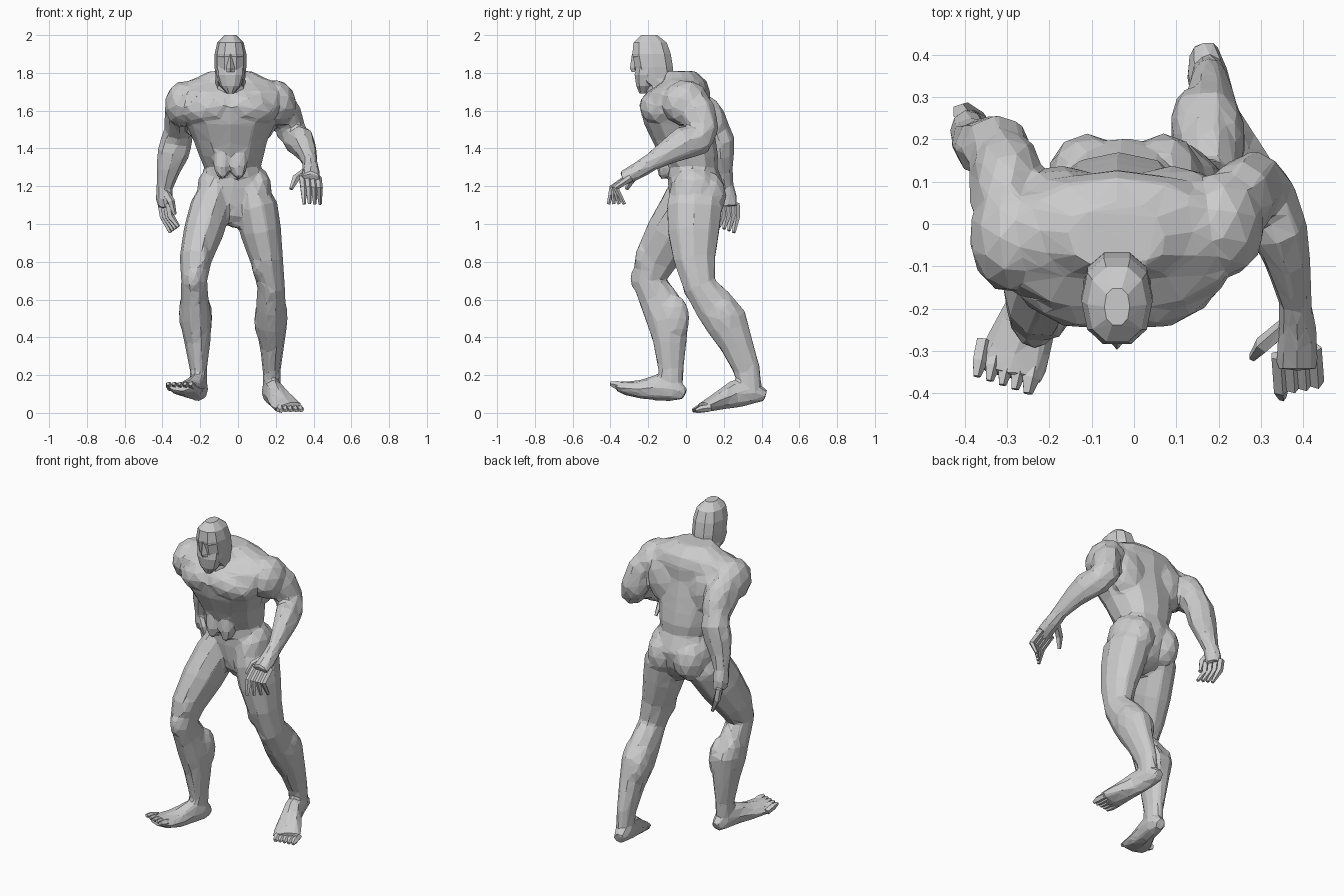
import bpy, bmesh, math
from mathutils import Vector, Matrix

CX = -0.04  # centre line of chest and head


def finish(name, bm):
    bmesh.ops.recalc_face_normals(bm, faces=bm.faces)
    me = bpy.data.meshes.new(name)
    bm.to_mesh(me)
    bm.free()
    ob = bpy.data.objects.new(name, me)
    bpy.context.collection.objects.link(ob)
    return ob


def loft(name, rings, n=8, flat=False, power=1.0):
    """Skin through rings (x, y, z, half width, half depth)."""
    bm = bmesh.new()
    pts = [Vector(r[:3]) for r in rings]
    loops = []
    for i, r in enumerate(rings):
        t = pts[min(i + 1, len(pts) - 1)] - pts[max(i - 1, 0)]
        t = Vector((0, 0, 1)) if flat else t.normalized()
        side = Vector((1, 0, 0))
        side = (side - t * side.dot(t)).normalized()
        fwd = t.cross(side)
        loop = []
        for k in range(n):
            a = 2 * math.pi * k / n
            c, s = math.cos(a), math.sin(a)
            c = math.copysign(abs(c) ** power, c)
            s = math.copysign(abs(s) ** power, s)
            loop.append(bm.verts.new(pts[i] + side * c * r[3] + fwd * s * r[4]))
        loops.append(loop)
    for a, b in zip(loops, loops[1:]):
        for k in range(n):
            bm.faces.new((a[k], a[(k + 1) % n], b[(k + 1) % n], b[k]))
    bm.faces.new(loops[0])
    bm.faces.new(loops[-1])
    bmesh.ops.triangulate(bm, faces=bm.faces[:])
    return finish(name, bm)


def muscle(name, c, r, rot=(0, 0, 0), sub=2):
    """Faceted ellipsoid bulge."""
    bm = bmesh.new()
    bmesh.ops.create_icosphere(bm, subdivisions=sub, radius=1)
    m = Matrix.Translation(c)
    for ang, ax in zip(rot, 'XYZ'):
        m = m @ Matrix.Rotation(math.radians(ang), 4, ax)
    bm.transform(m @ Matrix.Diagonal((*r, 1)))
    return finish(name, bm)


def digit(name, a, b, c, r):
    """Two-segment finger or toe."""
    loft(name, [(*a, r, r), (*b, r, r), (*c, r * .5, r * .5)], n=5)


def fuse(name, parts, ratio, smooth):
    """Melt overlapping parts into one faceted skin."""
    bm = bmesh.new()
    for p in parts:
        bm.from_mesh(p.data)
        bpy.data.objects.remove(p)
    ob = finish(name, bm)
    m = ob.modifiers.new("skin", 'REMESH')
    m.mode, m.voxel_size = 'VOXEL', .011
    m = ob.modifiers.new("soften", 'SMOOTH')
    m.iterations = smooth
    m = ob.modifiers.new("facets", 'DECIMATE')
    m.ratio = ratio
    return ob


# Torso
body = [loft("torso", [
    (0, .03, .98, .03, .06), (-.01, .045, 1.04, .12, .1), (-.02, .05, 1.1, .17, .13),
    (-.03, .055, 1.2, .178, .15), (-.03, .035, 1.3, .15, .13), (-.035, .015, 1.36, .17, .155),
    (CX, -.01, 1.44, .195, .168), (CX, -.04, 1.53, .235, .182), (CX, -.06, 1.62, .28, .185),
    (CX, -.04, 1.70, .285, .168), (CX, -.01, 1.755, .22, .12), (CX, -.03, 1.81, .11, .08)],
    n=12, flat=True, power=.9),
    muscle("groin", (0, .03, 1.09), (.11, .11, .11))]

# Paired torso muscles
for s in (-1, 1):
    body += [
        muscle("pectoral", (CX + s * .1, -.14, 1.615), (.16, .105, .095), (0, s * 12, s * 16)),
        muscle("abdominal", (CX + s * .045, -.1, 1.36), (.05, .05, .13), (-12, 0, 0)),
        muscle("back_muscle", (CX + s * .13, .05, 1.57), (.125, .088, .17), (0, s * 15, 0)),
        muscle("glute", (-.02 + s * .09, .11, 1.15), (.095, .105, .13)),
        muscle("neck_muscle", (CX + s * .14, -.02, 1.72), (.18, .11, .065), (0, s * 14, 0)),
        muscle("hip_muscle", (-.02 + s * .13, .04, 1.17), (.07, .12, .13))]

# Forward leg (-x side)
body += [loft("forward_leg", [
    (-.11, .03, 1.22, .07, .11), (-.145, .005, 1.09, .11, .145), (-.185, -.08, .95, .106, .138),
    (-.225, -.16, .81, .085, .118), (-.232, -.195, .70, .07, .095), (-.23, -.15, .61, .073, .105),
    (-.225, -.095, .5, .085, .12), (-.215, -.085, .38, .07, .093),
    (-.21, -.08, .23, .046, .069), (-.21, -.08, .11, .047, .062)], n=10),
    muscle("forward_inner_thigh", (-.19, -.17, .83), (.045, .1, .12), (-25, 0, 0)),
    muscle("forward_outer_calf", (-.265, -.09, .53), (.05, .09, .12)),
    muscle("forward_inner_calf", (-.185, -.06, .5), (.05, .08, .13)),
    muscle("forward_kneecap", (-.235, -.25, .71), (.045, .045, .075)),
    loft("forward_foot", [
        (-.20, -.005, .10, .032, .033), (-.205, -.06, .125, .05, .064),
        (-.225, -.15, .135, .054, .072), (-.255, -.24, .125, .074, .05),
        (-.285, -.32, .13, .087, .036), (-.295, -.36, .14, .077, .028)])]

# Rear leg (+x side)
body += [loft("rear_leg", [
    (.06, .05, 1.22, .075, .13), (.095, .045, 1.09, .115, .152), (.12, .04, .96, .109, .142),
    (.152, .045, .81, .087, .115), (.175, .075, .67, .073, .09), (.175, .14, .58, .078, .108),
    (.177, .215, .48, .085, .118), (.18, .27, .36, .065, .09),
    (.178, .325, .22, .047, .071), (.178, .34, .12, .047, .062)], n=10),
    muscle("rear_inner_thigh", (.115, .03, .81), (.045, .09, .12)),
    muscle("rear_outer_calf", (.215, .2, .51), (.05, .09, .12), (25, 0, 0)),
    muscle("rear_inner_calf", (.135, .23, .49), (.05, .085, .13), (25, 0, 0)),
    muscle("rear_kneecap", (.178, .03, .655), (.045, .045, .075), (20, 0, 0)),
    loft("rear_foot", [
        (.165, .42, .09, .032, .033), (.172, .36, .11, .05, .062), (.195, .26, .10, .054, .077),
        (.225, .18, .067, .072, .052), (.258, .11, .038, .085, .034), (.27, .08, .03, .078, .026)])]

# Backward-swung arm (-x side)
body += [
    muscle("right_shoulder", (-.292, -.03, 1.635), (.098, .135, .125), (-20, 10, 0)),
    muscle("right_upper_arm", (-.3, .125, 1.56), (.083, .085, .14), (25, 0, 0)),
    loft("right_arm", [
        (-.28, -.01, 1.66, .075, .1), (-.31, .06, 1.59, .08, .1), (-.315, .15, 1.5, .075, .085),
        (-.325, .18, 1.44, .085, .08), (-.345, .182, 1.37, .085, .073),
        (-.37, .192, 1.28, .064, .057), (-.387, .208, 1.2, .045, .045),
        (-.392, .218, 1.14, .045, .055), (-.387, .225, 1.09, .038, .05)])]

# Forward-reaching arm (+x side)
body += [
    muscle("left_shoulder", (.212, .0, 1.64), (.098, .13, .125), (-15, -10, 0)),
    muscle("left_upper_arm", (.265, .085, 1.53), (.078, .075, .13), (15, -12, 0)),
    loft("left_arm", [
        (.205, .01, 1.67, .075, .09), (.255, .06, 1.59, .08, .1), (.285, .09, 1.5, .075, .085),
        (.31, .065, 1.45, .075, .088), (.34, -.01, 1.43, .07, .09), (.363, -.09, 1.385, .055, .07),
        (.381, -.18, 1.33, .04, .05), (.386, -.25, 1.285, .046, .046), (.385, -.335, 1.24, .055, .038)])]

fuse("body", body, .036, 4)

# Head and neck
loft("head", [
    (CX, -.08, 1.64, .1, .13), (CX, -.12, 1.73, .08, .09), (CX, -.16, 1.77, .078, .1),
    (CX, -.17, 1.83, .084, .105), (CX, -.182, 1.90, .084, .106),
    (CX, -.19, 1.96, .07, .092), (CX, -.195, 2.0, .03, .045)], n=10, flat=True, power=.85)
loft("jaw", [(CX, -.225, 1.69, .018, .022), (CX, -.215, 1.73, .055, .05),
             (CX, -.205, 1.79, .076, .07), (CX, -.19, 1.86, .08, .075)], n=10, flat=True, power=.85)
loft("nose", [(CX, -.27, 1.805, .022, .018), (CX, -.272, 1.825, .022, .025),
              (CX, -.272, 1.9, .01, .014)], n=4, flat=True)
loft("brow", [(CX, -.255, 1.865, .05, .015), (CX, -.25, 1.888, .068, .038),
              (CX, -.23, 1.93, .055, .04)], n=6, flat=True)

# Toes
for i in range(5):
    r = .023 if i == 0 else .019
    x, y = -.235 - i * .03, -.365 + i * .01
    digit(f"forward_toe_{i + 1}", (x, y + .05, .13), (x - .01, y, .147), (x - .016, y - .035, .155), r)
    x, y = .215 + i * .027, .065 + i * .004
    digit(f"rear_toe_{i + 1}", (x, y + .05, .027), (x + .008, y, .021), (x + .014, y - .03, .012), r)

# Fingers and thumbs
for i in range(4):
    x, y = -.41 + i * .014, .265 - i * .026
    digit(f"right_finger_{i + 1}", (x, y, 1.11), (x + .012, y + .003, 1.04),
          (x + .052, y - .012, .955 + .01 * i), .02)
    x, y = .34 + i * .028, -.34 + i * .006
    digit(f"left_finger_{i + 1}", (x, y + .03, 1.245), (x + .006, y - .05, 1.19),
          (x + .01, y - .07 + i * .022, 1.105), .019)
digit("right_thumb", (-.385, .185, 1.17), (-.355, .17, 1.12), (-.335, .175, 1.05), .021)
digit("left_thumb", (.36, -.24, 1.28), (.305, -.285, 1.24), (.28, -.315, 1.185), .021)
